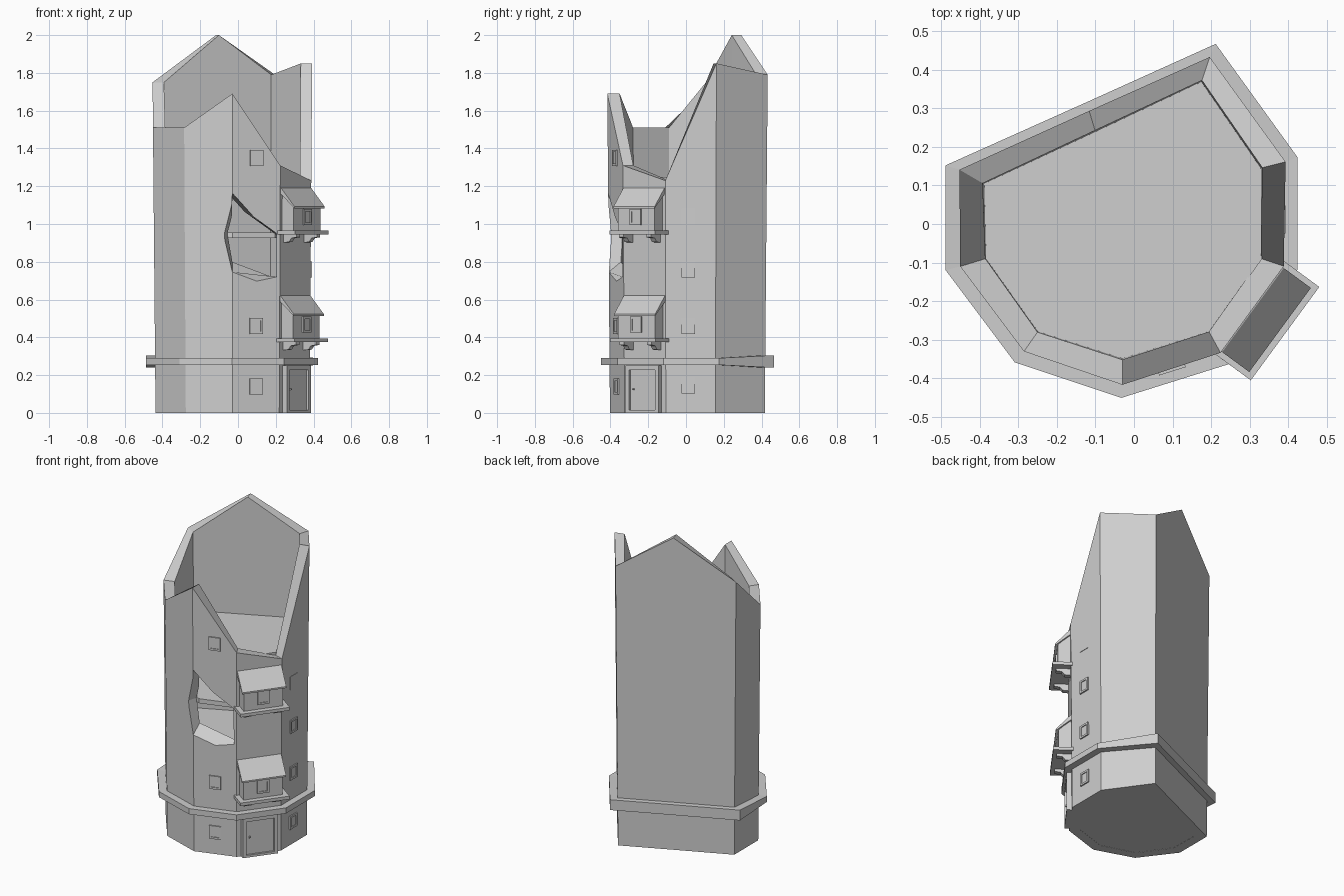
import bpy, bmesh
from mathutils import Matrix, Vector

cube = bpy.data.objects.get("Cube")
if cube:
    bpy.data.objects.remove(cube, do_unlink=True)

stone = bpy.data.materials.new("grey stone")
stone.use_nodes = True
stone.diffuse_color = (0.62, 0.62, 0.62, 1)
stone.node_tree.nodes["Principled BSDF"].inputs["Base Color"].default_value = (0.62, 0.62, 0.62, 1)


def loft(name, rings, wrap=False, matrix=Matrix()):
    """Join matching rings of points; close them end to end or cap both ends."""
    bm = bmesh.new()
    loops = [[bm.verts.new(matrix @ Vector(p)) for p in ring] for ring in rings]
    pairs = list(zip(loops, loops[1:]))
    if wrap:
        pairs.append((loops[-1], loops[0]))
    else:
        bm.faces.new(loops[0])
        bm.faces.new(loops[-1])
    for low, high in pairs:
        for i in range(len(low)):
            j = (i + 1) % len(low)
            bm.faces.new((low[i], low[j], high[j], high[i]))
    bmesh.ops.recalc_face_normals(bm, faces=bm.faces)
    mesh = bpy.data.meshes.new(name)
    bm.to_mesh(mesh)
    bm.free()
    mesh.materials.append(stone)
    obj = bpy.data.objects.new(name, mesh)
    bpy.context.collection.objects.link(obj)
    return obj


def box(name, matrix, x, y, z):
    rings = [[(x[0], y[0], h), (x[1], y[0], h), (x[1], y[1], h), (x[0], y[1], h)] for h in z]
    return loft(name, rings, matrix=matrix)


# Wall corners, counter-clockwise: outer x, y, inner x, y, top height
CORNERS = [
    (-0.45, 0.14, -0.39, 0.105, 1.75),
    (-0.45, -0.11, -0.385, -0.09, 1.51),
    (-0.285, -0.33, -0.25, -0.28, 1.51),
    (-0.03, -0.415, -0.03, -0.35, 1.69),
    (0.225, -0.335, 0.195, -0.28, 1.31),
    (0.39, -0.11, 0.33, -0.09, 1.23),
    (0.39, 0.16, 0.33, 0.145, 1.85),
    (0.195, 0.43, 0.175, 0.37, 1.79),
    (-0.115, 0.29, -0.10, 0.24, 2.0),
]
FRONT, DOORWAY, SIDE = 3, 4, 5


def flare(z):
    return 0.97 + 0.02 * z


def at(x, y, z):
    return (x * flare(z), y * flare(z), z)


def wall_frame(i, t, z):
    """Local frame on a wall: x along it, y outward, z up."""
    a = Vector(at(*CORNERS[i][:2], z))
    b = Vector(at(*CORNERS[i + 1][:2], z))
    along = (b - a).normalized()
    out = Vector((along.y, -along.x, 0))
    m = Matrix((along, out, (0, 0, 1))).transposed().to_4x4()
    return Matrix.Translation(a.lerp(b, t)) @ m


# Hollow broken tower wall
wall = loft("tower_wall", [
    [at(c[0], c[1], 0) for c in CORNERS],
    [at(c[0], c[1], c[4]) for c in CORNERS],
    [at(c[2], c[3], c[4]) for c in CORNERS],
    [at(c[2], c[3], 0) for c in CORNERS],
], wrap=True)

# Breach in the front wall, narrowing inward
breach_front = [(-0.03, 1.2), (-0.10, 0.95), (-0.03, 0.67), (0.205, 0.72), (0.205, 0.97)]
breach_back = [(-0.03, 1.1), (-0.035, 0.95), (-0.03, 0.87), (0.205, 0.72), (0.205, 0.94)]
cutter = loft("breach_cutter", [[(x, -0.5, z) for x, z in breach_front],
                                [(x, -0.26, z) for x, z in breach_back]])
cutter.hide_render = True
cut = wall.modifiers.new("breach", "BOOLEAN")
cut.operation = "DIFFERENCE"
cut.solver = "EXACT"
cut.object = cutter
bpy.context.view_layer.objects.active = wall
wall.select_set(True)
bpy.ops.object.modifier_apply(modifier=cut.name)
bpy.data.objects.remove(cutter, do_unlink=True)

# Inner floors
for n, top in enumerate((0.03, 0.3, 0.63, 0.955, 1.25)):
    loft(f"floor_{n}", [[at(c[2] * 1.01, c[3] * 1.01, z) for c in CORNERS]
                        for z in (top - 0.029, top)])

# Stone band, thicker towards the back
def band_ring(scale, side):
    ring = []
    for c in CORNERS:
        half = 0.033 if c[1] > 0.12 and c[0] < 0.3 else 0.018
        ring.append((c[0] * scale, c[1] * scale, 0.272 + side * half))
    return ring

loft("stone_band", [band_ring(0.95, -1), band_ring(1.085, -1),
                    band_ring(1.085, 1), band_ring(0.95, 1)], wrap=True)


# Framed windows
def window(name, m):
    w, h, b = 0.036, 0.042, 0.012
    for s, side in ((-1, "left"), (1, "right")):
        box(f"{name}_{side}_jamb", m, sorted((s * w, s * (w - b))), (-0.02, 0.008), (-h, h))
    for s, side in ((-1, "sill"), (1, "lintel")):
        box(f"{name}_{side}", m, (b - w, w - b), (-0.02, 0.008), sorted((s * h, s * (h - b))))
    box(f"{name}_pane", m, (b - w, w - b), (-0.02, 0.003), (b - h, h - b))


for n, z in enumerate((0.14, 0.46, 1.35)):
    window(f"front_window_{n}", wall_frame(FRONT, 0.5, z))
for n, z in enumerate((0.145, 0.46, 0.76)):
    window(f"side_window_{n}", wall_frame(SIDE, 0.45, z))
box("side_window_blank", wall_frame(SIDE, 0.45, 1.04), (-0.036, 0.036), (-0.01, 0.003), (-0.042, 0.042))

# Door with posts, lintel and knob
door = wall_frame(DOORWAY, 0.5, 0)
box("door_leaf", door, (-0.085, 0.085), (-0.01, 0.018), (0.015, 0.228))
for s, side in ((-1, "left"), (1, "right")):
    box(f"door_{side}_post", door, sorted((s * 0.085, s * 0.108)), (-0.01, 0.03), (0, 0.25))
box("door_lintel", door, (-0.085, 0.085), (-0.01, 0.03), (0.228, 0.25))
box("door_step", door, (-0.085, 0.085), (-0.01, 0.03), (0, 0.015))
box("door_knob", door, (-0.067, -0.057), (0.018, 0.026), (0.12, 0.13))


# Projecting bays with lean-to roofs
def bay(name, z):
    m = wall_frame(DOORWAY, 0.5, z)
    box(f"{name}_platform", m, (-0.15, 0.15), (-0.02, 0.108), (-0.02, 0))
    body = [(-0.03, 0), (0.075, 0), (0.075, 0.13), (-0.03, 0.23)]
    loft(f"{name}_body", [[(x, y, h) for y, h in body] for x in (-0.12, 0.12)], matrix=m)
    roof = [(-0.03, 0.238), (0.005, 0.225), (0.092, 0.128), (0.092, 0.118), (-0.03, 0.222)]
    loft(f"{name}_roof", [[(x, y, h) for y, h in roof] for x in (-0.135, 0.135)], matrix=m)
    bracket = [(-0.02, -0.02), (0.085, -0.02), (0.085, -0.035), (0.05, -0.04),
               (0.035, -0.06), (-0.02, -0.065)]
    for s, side in ((-1, "left"), (1, "right")):
        loft(f"{name}_{side}_bracket",
             [[(s * x, y, h) for y, h in bracket] for x in (0.075, 0.105)], matrix=m)
    window(f"{name}_window", m @ Matrix.Translation((0, 0.075, 0.072)))


bay("lower_bay", 0.395)
bay("upper_bay", 0.965)
